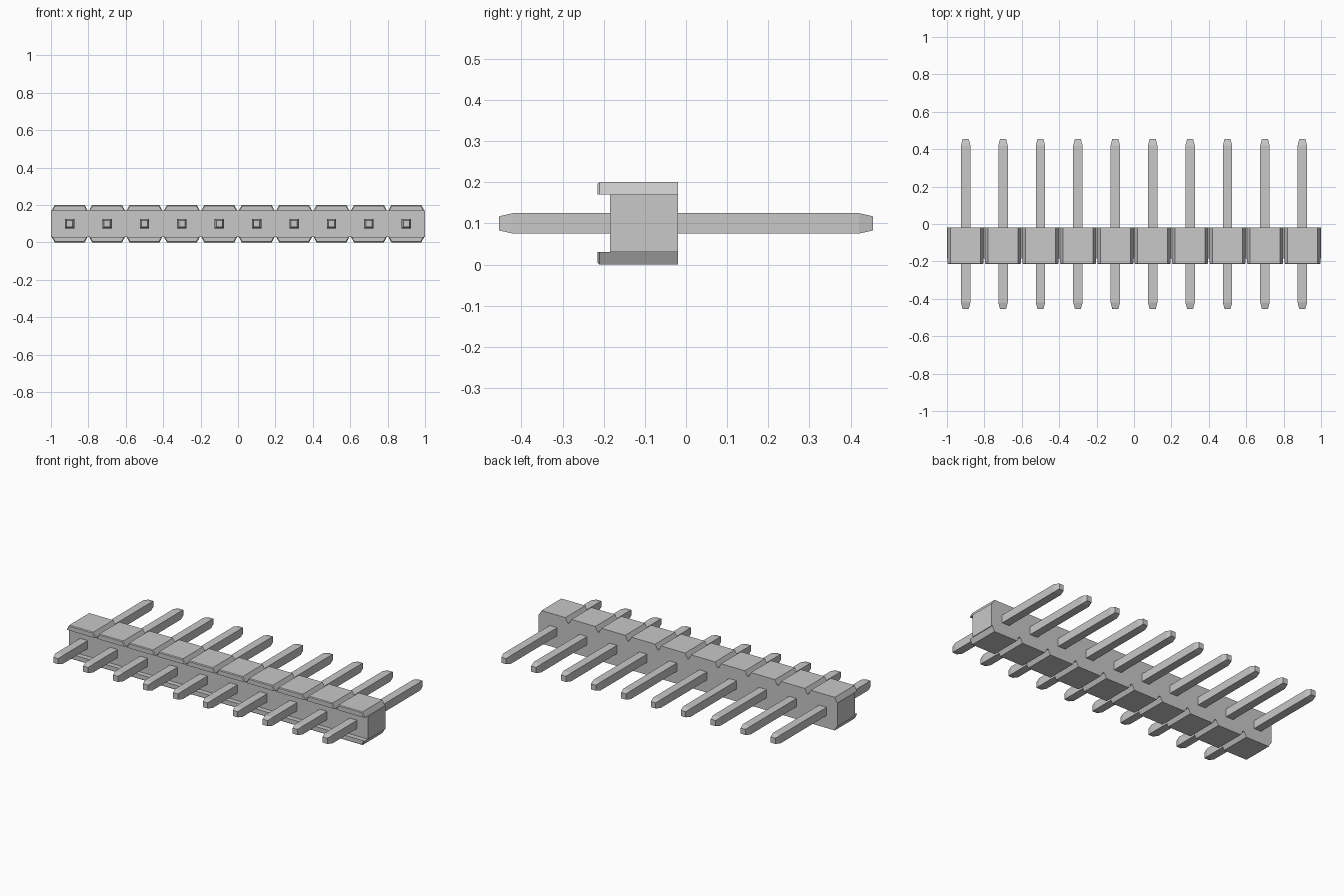
import bpy
import bmesh

if "Cube" in bpy.data.objects:
    bpy.data.objects.remove(bpy.data.objects["Cube"], do_unlink=True)

COUNT, PITCH, MID = 10, 0.2, 0.1

grey = bpy.data.materials.new("plain grey")
grey.use_nodes = True
colour = (0.58, 0.58, 0.58, 1)
grey.diffuse_color = colour
grey.node_tree.nodes["Principled BSDF"].inputs["Base Color"].default_value = colour


def loft(name, sections):
    """Solid through (y, outline) sections, each outline a list of (x, z)."""
    bm = bmesh.new()
    rings = [[bm.verts.new((x, y, z)) for x, z in outline] for y, outline in sections]
    for a, b in zip(rings, rings[1:]):
        for i in range(len(a)):
            j = (i + 1) % len(a)
            bm.faces.new((a[i], a[j], b[j], b[i]))
    bm.faces.new(rings[0])
    bm.faces.new(rings[-1])
    bmesh.ops.recalc_face_normals(bm, faces=bm.faces)
    mesh = bpy.data.meshes.new(name)
    bm.to_mesh(mesh)
    bm.free()
    mesh.materials.append(grey)
    obj = bpy.data.objects.new(name, mesh)
    bpy.context.collection.objects.link(obj)
    return obj


def rect(cx, cz, hx, hz):
    return [(cx - hx, cz - hz), (cx + hx, cz - hz), (cx + hx, cz + hz), (cx - hx, cz + hz)]


def rib_outline(cx, side, trim=0.0):
    base, crown = MID + side * 0.07, MID + side * (0.1 - trim)
    return [(cx - 0.096 + trim, base), (cx + 0.096 - trim, base),
            (cx + 0.08 - trim, crown), (cx - 0.08 + trim, crown)]


# Continuous bar that holds the pins
bar = rect(0, MID, 1.0, 0.07)
loft("insulator_bar", [(-0.185, bar), (-0.02, bar)])

for n in range(COUNT):
    cx = (n - (COUNT - 1) / 2) * PITCH

    # Overhanging ribs above and below each pin, front edges eased
    for label, side in (("top", 1), ("bottom", -1)):
        full = rib_outline(cx, side)
        loft(f"{label}_rib_{n + 1}",
             [(-0.215, rib_outline(cx, side, 0.004)), (-0.21, full), (-0.02, full)])

    # Square pin with tapered tips
    shaft, tip = rect(cx, MID, 0.025, 0.025), rect(cx, MID, 0.016, 0.017)
    loft(f"pin_{n + 1}", [(-0.455, tip), (-0.42, shaft), (0.42, shaft), (0.455, tip)])
